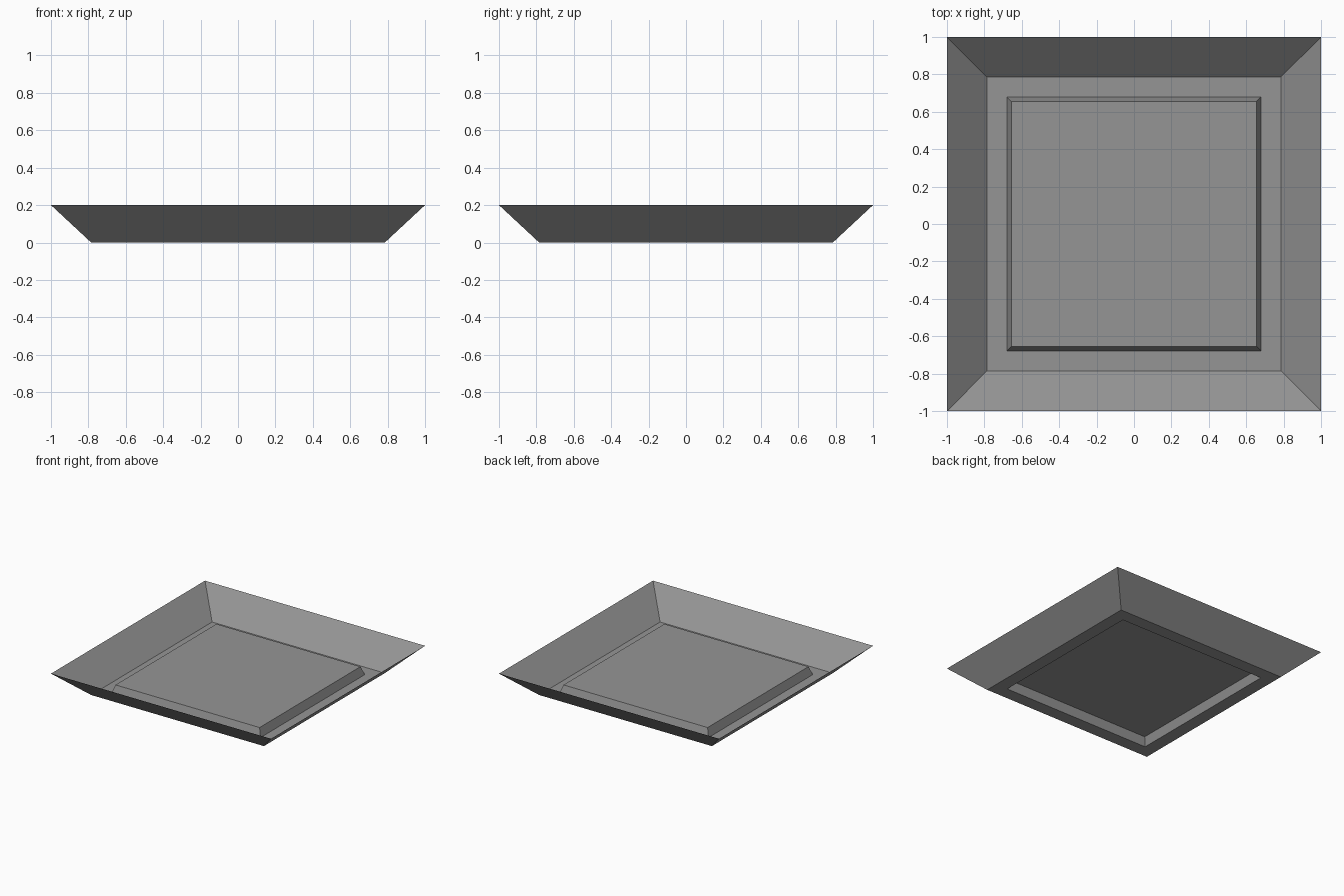
import bpy
import bmesh

# Remove the default object
cube = bpy.data.objects.get("Cube")
if cube:
    bpy.data.objects.remove(cube, do_unlink=True)

# Single grey finish
grey = bpy.data.materials.new("mid_grey")
grey.use_nodes = True
colour = (0.3, 0.3, 0.3, 1)
grey.diffuse_color = colour
grey.node_tree.nodes["Principled BSDF"].inputs["Base Color"].default_value = colour

# Square rings (half width, height): rim, floor edge, step foot, raised panel
RINGS = [(1.0, 0.2), (0.785, 0.0), (0.678, 0.0), (0.655, 0.068)]


def square_ring(bm, half, z):
    corners = [(-1, -1), (1, -1), (1, 1), (-1, 1)]
    return [bm.verts.new((half * x, half * y, z)) for x, y in corners]


# Thin sheet tray: sloped sides, flat border, raised hollow-backed panel
bm = bmesh.new()
loops = [square_ring(bm, half, z) for half, z in RINGS]
for outer, inner in zip(loops, loops[1:]):
    for i in range(4):
        j = (i + 1) % 4
        bm.faces.new((outer[i], outer[j], inner[j], inner[i]))
bm.faces.new(loops[-1])

mesh = bpy.data.meshes.new("square_tray")
bm.to_mesh(mesh)
bm.free()
mesh.materials.append(grey)
tray = bpy.data.objects.new("square_tray", mesh)
bpy.context.collection.objects.link(tray)
